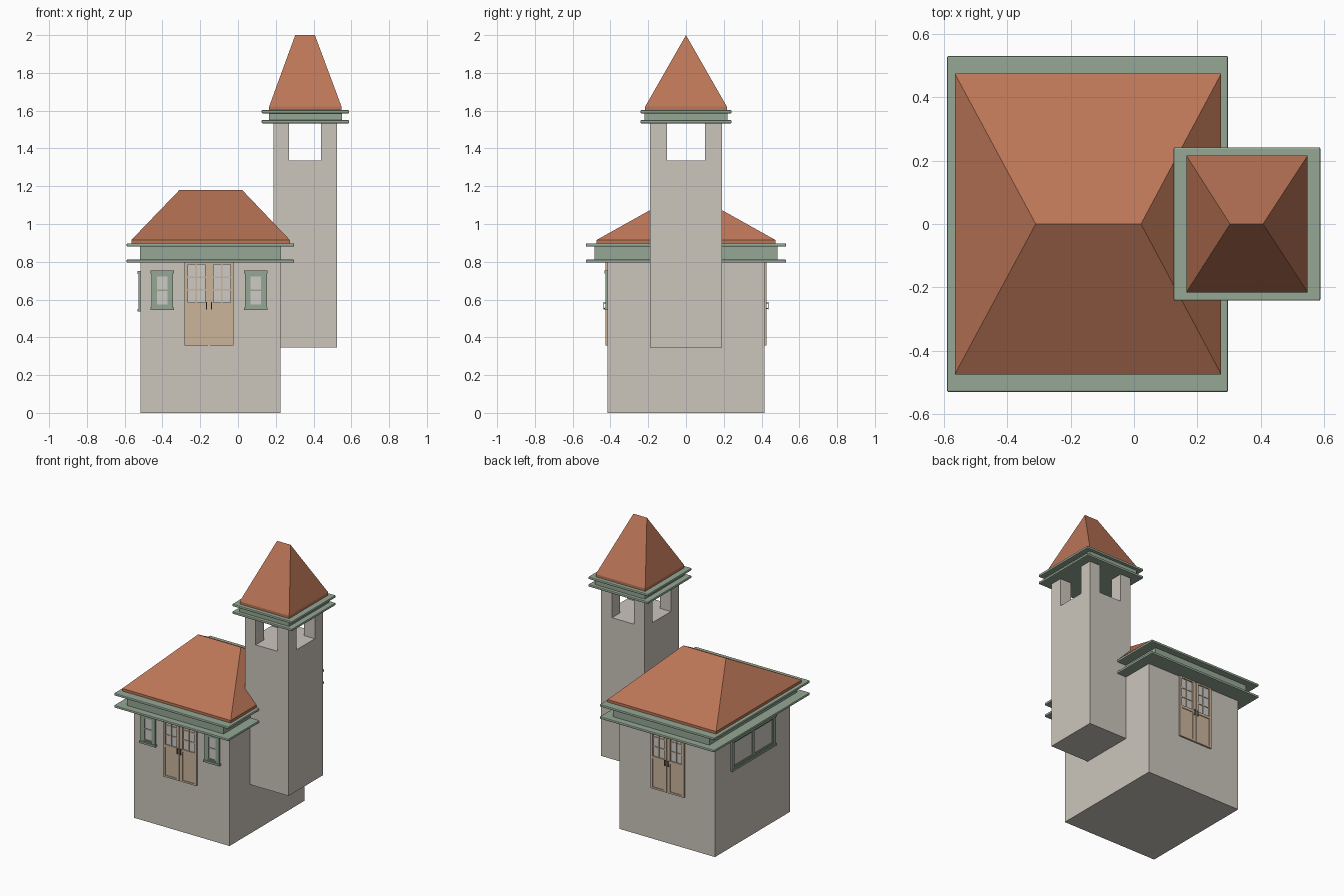
import bpy, bmesh
from math import pi
from mathutils import Matrix, Vector

if "Cube" in bpy.data.objects:
    bpy.data.objects.remove(bpy.data.objects["Cube"])


def material(name, rgb):
    m = bpy.data.materials.new(name)
    m.diffuse_color = (*rgb, 1)
    m.use_nodes = True
    m.node_tree.nodes["Principled BSDF"].inputs["Base Color"].default_value = m.diffuse_color
    return m


WALL = material("plaster", (0.60, 0.56, 0.50))
ROOF = material("terracotta", (0.50, 0.18, 0.095))
GREEN = material("green_trim", (0.30, 0.39, 0.30))
WOOD = material("door_wood", (0.60, 0.46, 0.33))
METAL = material("dark_metal", (0.15, 0.12, 0.10))
GLASS = material("pane", (0.62, 0.60, 0.56))


def finish(bm, name, mat, loc=(0, 0, 0), turn=0):
    bmesh.ops.recalc_face_normals(bm, faces=bm.faces)
    me = bpy.data.meshes.new(name)
    bm.to_mesh(me)
    bm.free()
    ob = bpy.data.objects.new(name, me)
    ob.location = loc
    ob.rotation_euler.z = turn
    if mat:
        me.materials.append(mat)
    bpy.context.collection.objects.link(ob)
    return ob


def boxes(name, mat, spans, loc=(0, 0, 0), turn=0, bevel=0):
    """One object made of boxes, each given as (x0, x1, y0, y1, z0, z1)."""
    bm = bmesh.new()
    for x0, x1, y0, y1, z0, z1 in spans:
        mid = Vector((x0 + x1, y0 + y1, z0 + z1)) / 2
        size = Matrix.Diagonal((x1 - x0, y1 - y0, z1 - z0, 1))
        bmesh.ops.create_cube(bm, size=1, matrix=Matrix.Translation(mid) @ size)
    if bevel:
        bmesh.ops.bevel(bm, geom=bm.edges[:], offset=bevel, segments=2,
                        profile=0.5, affect='EDGES')
    return finish(bm, name, mat, loc, turn)


def hip_roof(name, x0, x1, y, z0, z1, top, r0, r1):
    """Short upright edge, then four slopes up to a ridge from r0 to r1."""
    bm = bmesh.new()
    rings = [[bm.verts.new((px, py, z)) for px, py in
              ((x0, -y), (x1, -y), (x1, y), (x0, y))] for z in (z0, z1)]
    a, b = bm.verts.new((r0, 0, top)), bm.verts.new((r1, 0, top))
    low, up = rings
    bm.faces.new(low)
    for i in range(4):
        j = (i + 1) % 4
        bm.faces.new((low[i], low[j], up[j], up[i]))
    for f in ((up[0], up[1], b, a), (up[1], up[2], b),
              (up[2], up[3], a, b), (up[3], up[0], a)):
        bm.faces.new(f)
    return finish(bm, name, ROOF)


def cornice(name, slab, band, z0, z1, t=0.017):
    """Two thin rounded slabs with a recessed band between them."""
    sx0, sx1, sy = slab
    bx0, bx1, by = band
    for part, z in (("lower", z0), ("upper", z1 - t)):
        boxes(f"{name}_{part}_slab", GREEN, [(sx0, sx1, -sy, sy, z, z + t)], bevel=0.005)
    boxes(f"{name}_band", GREEN, [(bx0, bx1, -by, by, z0 + t / 2, z1 - t / 2)])


def frame(x0, x1, z0, z1, side, rail, out):
    """Four bars around a rectangle, standing out towards local -y."""
    return [(x0, x0 + side, -out, 0.002, z0, z1),
            (x1 - side, x1, -out, 0.002, z0, z1),
            (x0 + side, x1 - side, -out, 0.002, z0, z0 + rail),
            (x0 + side, x1 - side, -out, 0.002, z1 - rail, z1)]


def window(name, w, h, loc, turn=0, upright=False):
    x, z = w / 2, h / 2
    bars = frame(-x + 0.004, x - 0.004, -z, z, 0.024, 0.022, 0.012)
    bars += frame(-x + 0.026, x - 0.026, -z + 0.02, z - 0.02, 0.008, 0.01, 0.007)
    # projecting head and sill
    bars += [(-x, x, -0.017, 0.002, s - 0.007, s + 0.007) for s in (-z + 0.007, z - 0.007)]
    if upright:
        bars.append((-0.009, 0.009, -0.008, 0.002, -z + 0.02, z - 0.02))
    else:
        bars.append((-x + 0.03, x - 0.03, -0.006, 0.002, -0.004, 0.004))
    boxes(name + "_frame", GREEN, bars, loc, turn)
    boxes(name + "_glass", GLASS,
          [(-x + 0.03, x - 0.03, -0.003, 0.001, -z + 0.025, z - 0.025)], loc, turn)


def double_door(name, loc, turn=0):
    wood, glass, metal = [], [], []
    for s in (-1, 1):
        x0, x1 = sorted((s * 0.006, s * 0.13))
        c = (x0 + x1) / 2
        wood += frame(x0, x1, 0, 0.44, 0.017, 0.012, 0.012)
        # middle rail, lower panel and glazing bars
        wood.append((x0 + 0.017, x1 - 0.017, -0.012, 0.002, 0.21, 0.228))
        wood.append((x0 + 0.015, x1 - 0.015, -0.007, 0.002, 0.01, 0.215))
        wood.append((c - 0.004, c + 0.004, -0.009, 0.002, 0.22, 0.43))
        wood += [(x0 + 0.015, x1 - 0.015, -0.008, 0.002, z - 0.004, z + 0.004)
                 for z in (0.294, 0.361)]
        glass.append((x0 + 0.015, x1 - 0.015, -0.004, 0.001, 0.22, 0.43))
        # handle bar on two short stems
        h = s * 0.013
        metal.append((h - 0.003, h + 0.003, -0.023, -0.018, 0.19, 0.23))
        metal += [(h - 0.003, h + 0.003, -0.02, -0.01, z - 0.003, z + 0.003)
                  for z in (0.195, 0.225)]
    wood.append((-0.008, 0.008, -0.006, 0.002, 0, 0.44))
    boxes(name + "_leaves", WOOD, wood, loc, turn)
    boxes(name + "_glass", GLASS, glass, loc, turn)
    boxes(name + "_handles", METAL, metal, loc, turn)


# main house
boxes("house_walls", WALL, [(-0.515, 0.225, -0.415, 0.415, 0, 0.80)])
cornice("house_cornice", (-0.59, 0.297, 0.53), (-0.52, 0.228, 0.485), 0.795, 0.897)
hip_roof("house_roof", -0.565, 0.275, 0.474, 0.895, 0.915, 1.18, -0.31, 0.022)

# bell tower with openings cut through both ways
tower = boxes("tower_shaft", WALL, [(0.188, 0.525, -0.19, 0.19, 0.345, 1.54)])
for n, span in (("front_cutter", (0.27, 0.44, -0.5, 0.5, 1.335, 1.7)),
                ("side_cutter", (0.0, 0.8, -0.1, 0.1, 1.335, 1.7))):
    cutter = boxes(n, None, [span])
    cutter.hide_render = True
    mod = tower.modifiers.new(n, 'BOOLEAN')
    mod.operation, mod.solver, mod.object = 'DIFFERENCE', 'EXACT', cutter
# bake the cuts and remove the helpers
graph = bpy.context.evaluated_depsgraph_get()
cut_mesh = bpy.data.meshes.new_from_object(tower.evaluated_get(graph))
cutters = [m.object for m in tower.modifiers]
tower.modifiers.clear()
tower.data = cut_mesh
for c in cutters:
    bpy.data.objects.remove(c)
cornice("tower_cornice", (0.125, 0.588, 0.242), (0.165, 0.55, 0.22), 1.533, 1.603)
hip_roof("tower_roof", 0.165, 0.548, 0.216, 1.60, 1.622, 2.0, 0.303, 0.407)

# doors front and back
double_door("front_door", (-0.153, -0.415, 0.357))
double_door("back_door", (-0.153, 0.415, 0.357), pi)

# windows
window("front_window_left", 0.124, 0.208, (-0.401, -0.415, 0.649))
window("front_window_right", 0.124, 0.208, (0.095, -0.415, 0.649))
window("side_window", 0.49, 0.215, (-0.515, 0, 0.643), -pi / 2, upright=True)
